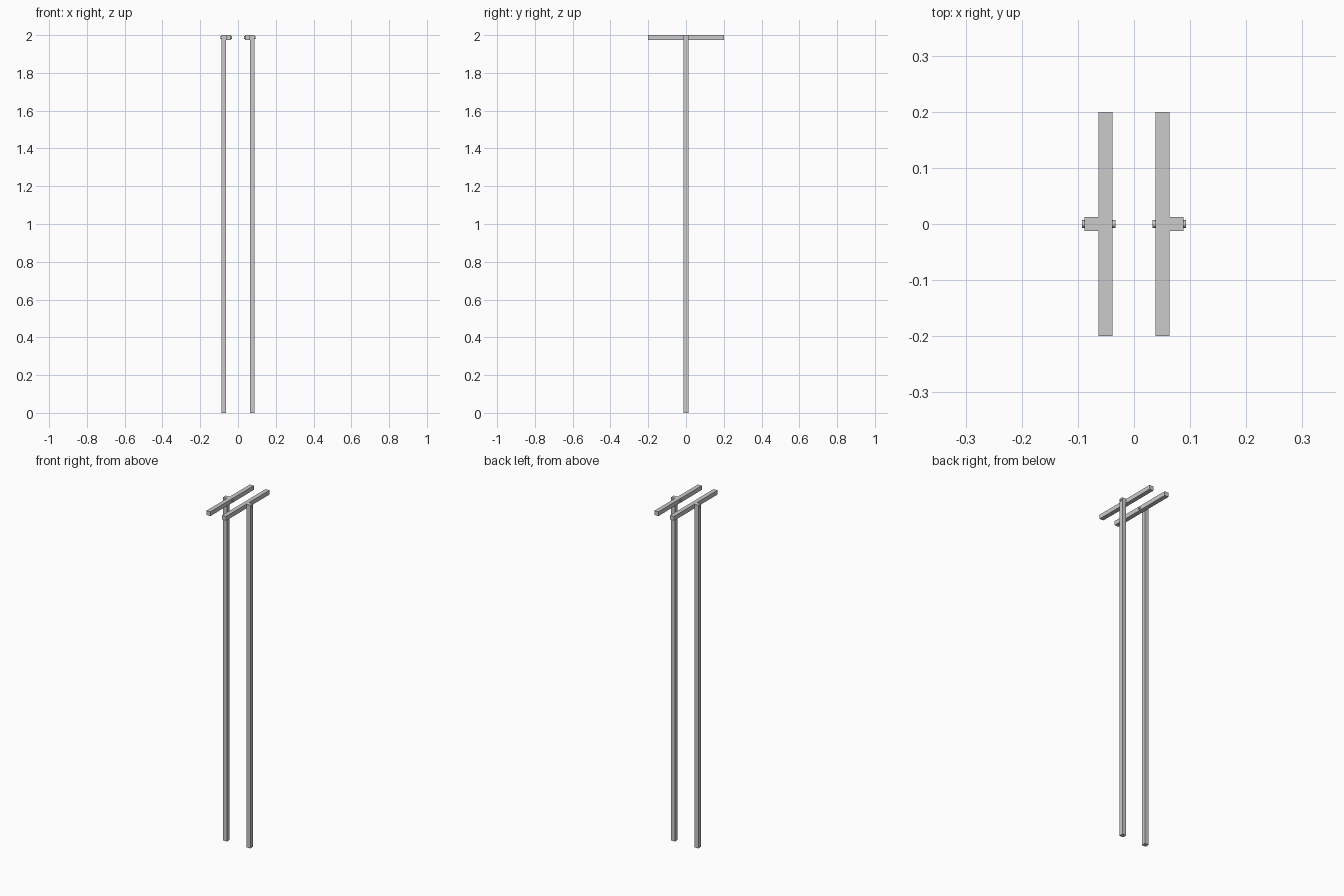
import bpy
from math import pi

if "Cube" in bpy.data.objects:
    bpy.data.objects.remove(bpy.data.objects["Cube"])

T = 0.025   # square timber thickness
H = 2.0     # overall height


def box(name, size, loc):
    bpy.ops.mesh.primitive_cube_add(size=1, location=loc)
    ob = bpy.context.object
    ob.name = name
    ob.scale = size
    bpy.ops.object.transform_apply(location=False, rotation=False, scale=True)
    return ob


for side, s in (("left", -1), ("right", 1)):
    # Upright post
    box(f"{side}_post", (T, T, H), (s * 0.0755, 0, H / 2))
    # Crossbar on the inner face of the post, flush with its top
    box(f"{side}_crossbar", (T, 0.4, T), (s * 0.0505, 0, H - T / 2))
    # Round pivot bolt, protruding from both faces
    bpy.ops.mesh.primitive_cylinder_add(
        vertices=16, radius=0.007, depth=0.06,
        location=(s * 0.063, 0, H - T / 2), rotation=(0, pi / 2, 0))
    bpy.context.object.name = f"{side}_pivot_bolt"
    bpy.ops.object.shade_smooth_by_angle()
